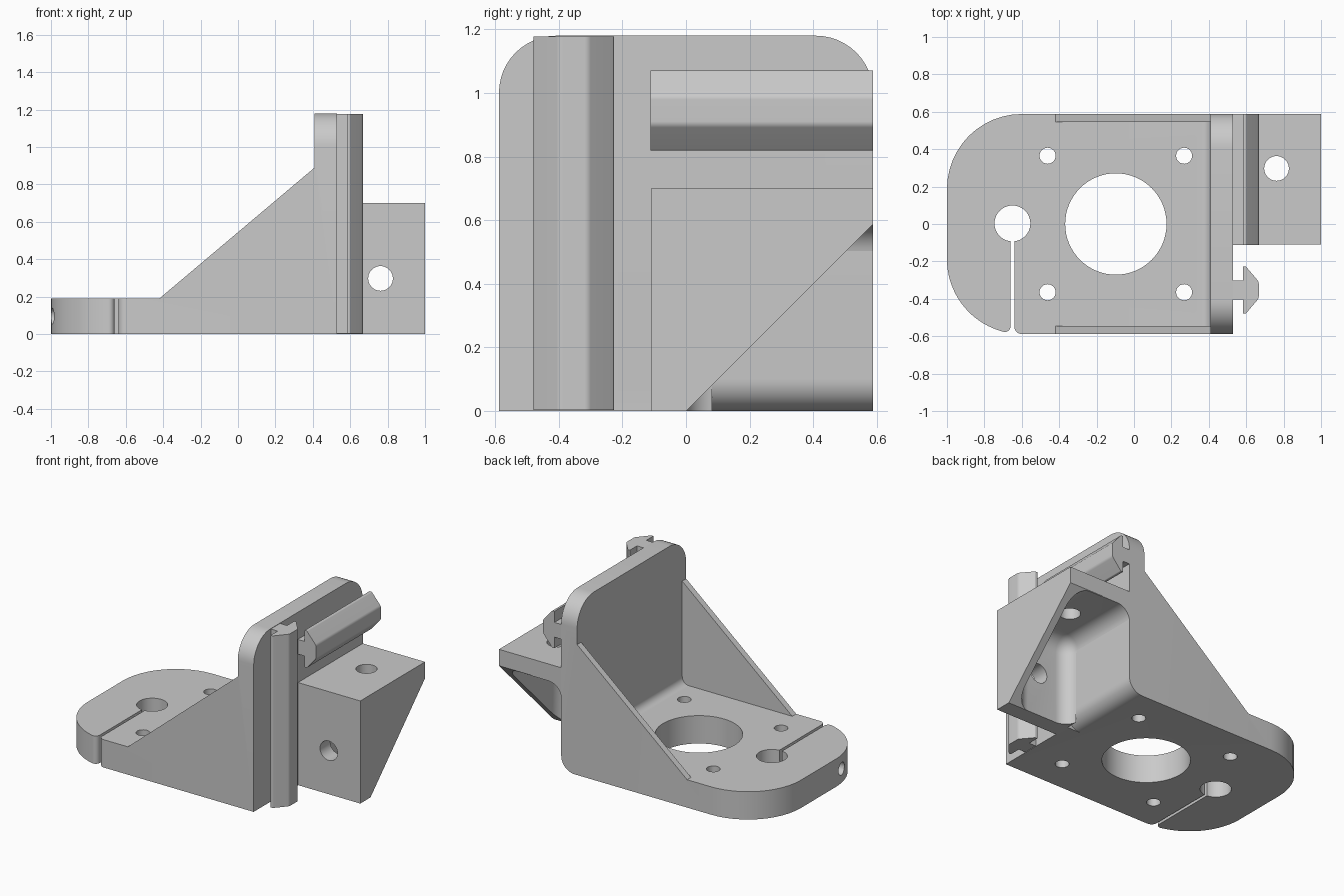
import bpy, bmesh
from math import radians, cos, sin, tan
from mathutils import Vector

if "Cube" in bpy.data.objects:
    bpy.data.objects.remove(bpy.data.objects["Cube"])

COLOUR = (0.59, 0.59, 0.59, 1)
grey = bpy.data.materials.new("plain_grey")
grey.use_nodes = True
grey.diffuse_color = COLOUR
grey.node_tree.nodes["Principled BSDF"].inputs["Base Color"].default_value = COLOUR

HALF = 0.588      # half depth of the body
AXES = {"x": lambda a, b, t: (t, a, b),
        "y": lambda a, b, t: (a, t, b),
        "z": lambda a, b, t: (a, b, t)}


def new_object(name, bm):
    bmesh.ops.recalc_face_normals(bm, faces=bm.faces)
    mesh = bpy.data.meshes.new(name)
    bm.to_mesh(mesh)
    bm.free()
    mesh.materials.append(grey)
    obj = bpy.data.objects.new(name, mesh)
    bpy.context.collection.objects.link(obj)
    return obj


def rounded(points, steps=12):
    """Fillet every corner given as (a, b, radius)."""
    out = []
    for i, p in enumerate(points):
        here = Vector(p[:2])
        if len(p) < 3:
            out.append(here)
            continue
        u = (Vector(points[i - 1][:2]) - here).normalized()
        v = (Vector(points[(i + 1) % len(points)][:2]) - here).normalized()
        half = u.angle(v) / 2
        centre = here + (u + v).normalized() * p[2] / sin(half)
        start = (here + u * p[2] / tan(half) - centre).normalized()
        end = (here + v * p[2] / tan(half) - centre).normalized()
        sweep = start.angle(end)
        for k in range(steps + 1):
            a = sweep * k / steps
            out.append(centre + (start * sin(sweep - a) + end * sin(a)) * p[2] / sin(sweep))
    return out


def prism(name, points, axis, low, high):
    bm = bmesh.new()
    pts = rounded(points)
    ends = [[bm.verts.new(AXES[axis](p.x, p.y, t)) for p in pts] for t in (low, high)]
    for ring in ends:
        bm.faces.new(ring)
    for i in range(len(pts)):
        j = (i + 1) % len(pts)
        bm.faces.new((ends[0][i], ends[0][j], ends[1][j], ends[1][i]))
    return new_object(name, bm)


def drill(a, b, r, axis, low, high, steps=40):
    ring = [(a + r * cos(radians(360 * k / steps)), b + r * sin(radians(360 * k / steps)))
            for k in range(steps)]
    return prism("cutter", ring, axis, low, high)


def combine(obj, operation, *tools):
    for tool in tools:
        mod = obj.modifiers.new("cut", "BOOLEAN")
        mod.operation, mod.object, mod.solver = operation, tool, "EXACT"
        bpy.context.view_layer.update()
        graph = bpy.context.evaluated_depsgraph_get()
        mesh = bpy.data.meshes.new_from_object(obj.evaluated_get(graph))
        obj.modifiers.clear()
        obj.data = mesh
        bpy.data.objects.remove(tool)


# Body: side profile trimmed by the plan outline and the rounded upright outline
body = prism("mount_body", [(-1.2, 0), (0.53, 0), (0.53, 1.3), (0.41, 1.3), (0.41, 0.89),
                            (-0.42, 0.19), (-1.2, 0.19)], "y", -0.7, 0.7)
end_arc = [(-0.6 + 0.4 * cos(radians(a)), -0.188 + 0.4 * sin(radians(a)))
           for a in range(180, 254, 4)]
plan = [(0.7, HALF), (-1, HALF, 0.4)] + end_arc + [
    (-0.66, -HALF, 0.03), (-0.66, -0.05), (-0.64, -0.05), (-0.64, -HALF, 0.04), (0.7, -HALF)]
upright = [(-HALF, -0.2), (HALF, -0.2), (HALF, 1.18, 0.18), (-HALF, 1.18, 0.18)]
combine(body, "INTERSECT", prism("cutter", plan, "z", -0.3, 1.5),
        prism("cutter", upright, "x", -1.5, 1))

# Space between the two triangular side walls
combine(body, "DIFFERENCE", prism("cutter", [(-0.43, 0.19), (0.41, 0.19, 0.05), (0.41, 1.1),
                                             (-0.43, 1.1)], "y", -0.545, 0.545))

# Motor opening, clamp hole, screw holes and clamp screw
combine(body, "DIFFERENCE",
        drill(-0.097, 0, 0.271, "z", -0.1, 0.4, 64), drill(-0.65, 0.003, 0.096, "z", -0.1, 0.4),
        *[drill(x, y, 0.043, "z", -0.1, 0.4, 24) for x in (-0.462, 0.268) for y in (-0.365, 0.365)],
        drill(-0.26, 0.095, 0.043, "x", -1.2, -0.45, 24))

# Rounded lower edge of the upright inside the corner block
edge = [(0.43, -0.1), (0.43, 0)] + [
    (0.43 + 0.1 * sin(radians(a)), 0.1 - 0.1 * cos(radians(a))) for a in range(9, 91, 9)
] + [(0.6, 0.1), (0.6, -0.1)]
combine(body, "DIFFERENCE", prism("cutter", edge, "y", 0, 0.8))

# Corner block with a rounded pocket and a sloped outer web
block = prism("corner_block", [(-0.11, 0), (HALF, 0), (HALF, 0.7), (-0.11, 0.7)], "x", 0.53, 1)
bm = bmesh.new()
bmesh.ops.create_cube(bm, size=1)
for v in bm.verts:
    v.co = (0.95 if v.co.x > 0 else 0.528, 1.2 if v.co.y > 0 else 0,
            0.585 if v.co.z > 0 else -0.6)
bmesh.ops.bevel(bm, geom=bm.edges[:], offset=0.1, segments=10, profile=0.5, affect="EDGES")
combine(block, "DIFFERENCE", new_object("cutter", bm),
        prism("cutter", [(-0.05, -0.05), (0.7, 0.7), (0.7, -0.05)], "x", 0.75, 1.2),
        drill(0.762, 0.297, 0.066, "y", -0.3, 0.2), drill(0.762, 0.297, 0.066, "z", 0.4, 0.9))


# Slide rails: a narrow stem with a wide chamfered head
def rail(name, centre, axis, low, high):
    side = [(0.53, 0.05), (0.582, 0.05), (0.582, 0.126), (0.598, 0.126, 0.01), (0.667, 0.045, 0.03)]
    whole = side + [(p[0], -p[1], *p[2:]) for p in reversed(side)]
    return prism(name, [(p[0], centre + p[1], *p[2:]) for p in whole], axis, low, high)


rails = [rail("vertical_rail", -0.353, "z", 0.003, 1.177),
         rail("horizontal_rail", 0.945, "y", -0.112, HALF)]

# Clean flat faces and smooth the round ones
for obj in [body, block] + rails:
    bm = bmesh.new()
    bm.from_mesh(obj.data)
    bmesh.ops.remove_doubles(bm, verts=bm.verts, dist=0.0001)
    bmesh.ops.dissolve_limit(bm, angle_limit=radians(0.5), verts=bm.verts, edges=bm.edges)
    bm.to_mesh(obj.data)
    bm.free()
    bpy.ops.object.select_all(action="DESELECT")
    obj.select_set(True)
    bpy.context.view_layer.objects.active = obj
    bpy.ops.object.shade_smooth_by_angle(angle=radians(30))
